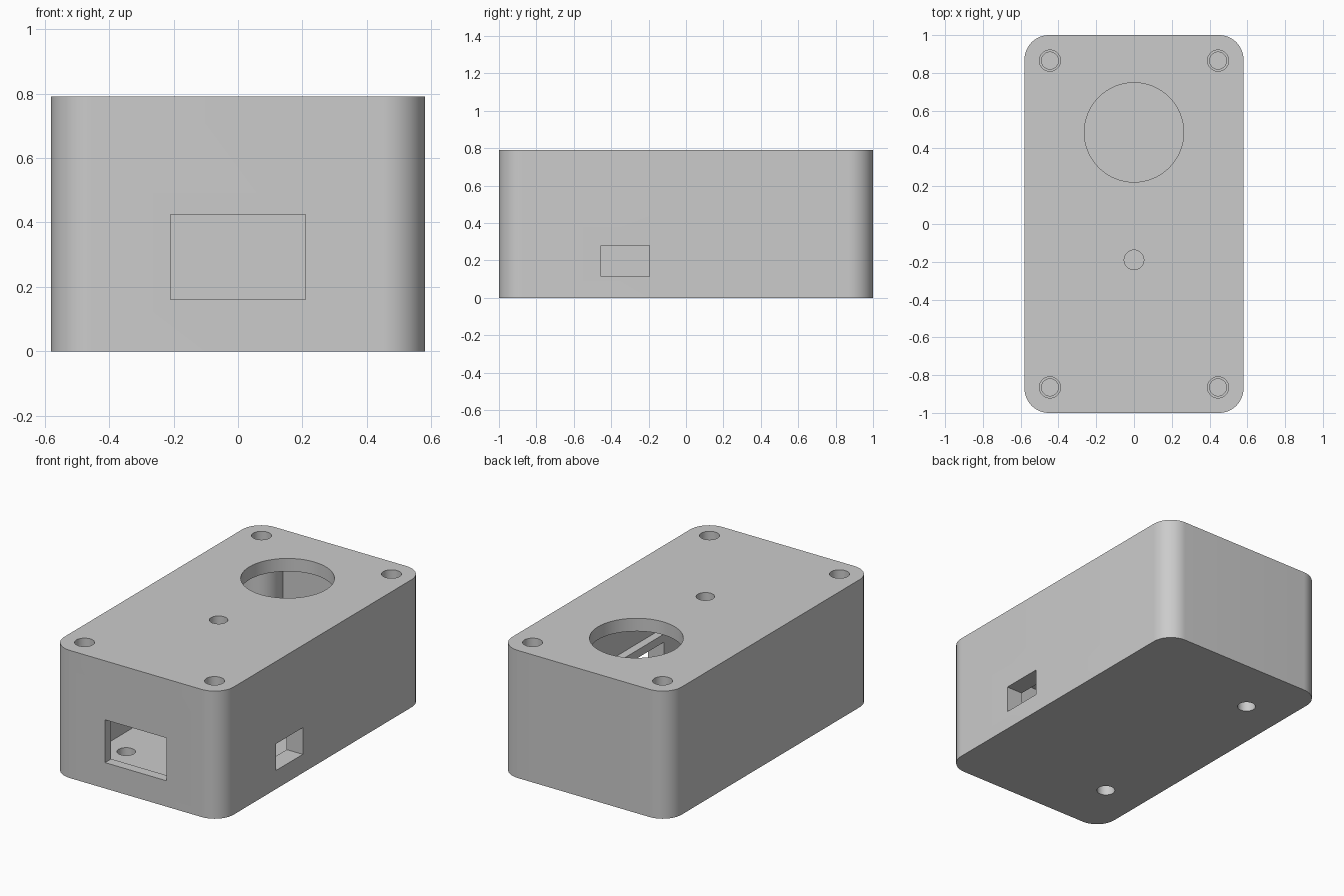
import bpy, bmesh
from math import cos, sin, pi

if "Cube" in bpy.data.objects:
    bpy.data.objects.remove(bpy.data.objects["Cube"])

W, L, H = 0.58, 1.0, 0.79      # half width, half length, height
SEAM, FLOOR, WALL = 0.71, 0.06, 0.06
POSTS = [(sx * 0.445, sy * 0.865) for sx in (-1, 1) for sy in (-1, 1)]


def prism(name, pts, z0, z1):
    """Extrude a flat outline from z0 to z1."""
    bm = bmesh.new()
    face = bm.faces.new([bm.verts.new((x, y, z0)) for x, y in pts])
    ext = bmesh.ops.extrude_face_region(bm, geom=[face])
    top = [v for v in ext["geom"] if isinstance(v, bmesh.types.BMVert)]
    bmesh.ops.translate(bm, verts=top, vec=(0, 0, z1 - z0))
    bmesh.ops.recalc_face_normals(bm, faces=bm.faces)
    mesh = bpy.data.meshes.new(name)
    bm.to_mesh(mesh)
    bm.free()
    obj = bpy.data.objects.new(name, mesh)
    bpy.context.collection.objects.link(obj)
    return obj


def rounded(hx, hy, r, n=16):
    pts = []
    for q, (sx, sy) in enumerate([(1, 1), (-1, 1), (-1, -1), (1, -1)]):
        for i in range(n + 1):
            a = (q + i / n) * pi / 2
            pts.append((sx * (hx - r) + r * cos(a), sy * (hy - r) + r * sin(a)))
    return pts


def disc(x, y, r, n=48):
    return [(x + r * cos(2 * pi * i / n), y + r * sin(2 * pi * i / n)) for i in range(n)]


def rect(x0, x1, y0, y1):
    return [(x0, y0), (x1, y0), (x1, y1), (x0, y1)]


def combine(target, tool, op):
    """Apply a boolean and discard the tool."""
    tool.hide_render = True
    mod = target.modifiers.new("bool", 'BOOLEAN')
    mod.operation, mod.object, mod.solver = op, tool, 'EXACT'
    bpy.context.view_layer.objects.active = target
    bpy.ops.object.modifier_apply(modifier=mod.name)
    bpy.data.objects.remove(tool, do_unlink=True)


def cut(target, pts, z0, z1):
    combine(target, prism("cutter", pts, z0, z1), 'DIFFERENCE')


def add(target, pts, z0, z1):
    combine(target, prism("addition", pts, z0, z1), 'INTERSECT' if z1 < z0 else 'UNION')


# Hollow lower case
case = prism("case_body", rounded(W, L, 0.13), 0, SEAM)
cut(case, rounded(W - WALL, L - WALL, 0.07), FLOOR, SEAM + 0.1)

# Board rails along both long walls
for s in (-1, 1):
    xs = sorted((s * 0.47, s * 0.55))
    add(case, rect(*xs, -0.86, 0.86), 0.03, 0.33)

# Screw posts in the corners, with blind pilot holes
for x, y in POSTS:
    add(case, disc(x, y, 0.12), 0.03, SEAM)
for x, y in POSTS:
    cut(case, disc(x, y, 0.045), 0.25, SEAM + 0.1)

# Front window, side port and floor mounting holes
cut(case, rect(-0.21, 0.21, -1.1, -0.9), 0.16, 0.425)
cut(case, rect(0.42, 0.7, -0.455, -0.195), 0.115, 0.28)
for y in (-0.636, 0.636):
    cut(case, disc(-0.32, y, 0.052), -0.1, 0.1)

# Lid with screw holes, large round opening and small round hole
lid = prism("lid", rounded(W, L, 0.13), SEAM, H)
for x, y, r in [(x, y, 0.056) for x, y in POSTS] + [(0, 0.485, 0.263), (0, -0.19, 0.052)]:
    cut(lid, disc(x, y, r, 64), SEAM - 0.1, H + 0.1)

# Smooth the round surfaces, keep the edges crisp
for obj in (case, lid):
    bpy.ops.object.select_all(action='DESELECT')
    obj.select_set(True)
    bpy.context.view_layer.objects.active = obj
    bpy.ops.object.shade_smooth_by_angle(angle=pi / 6)
